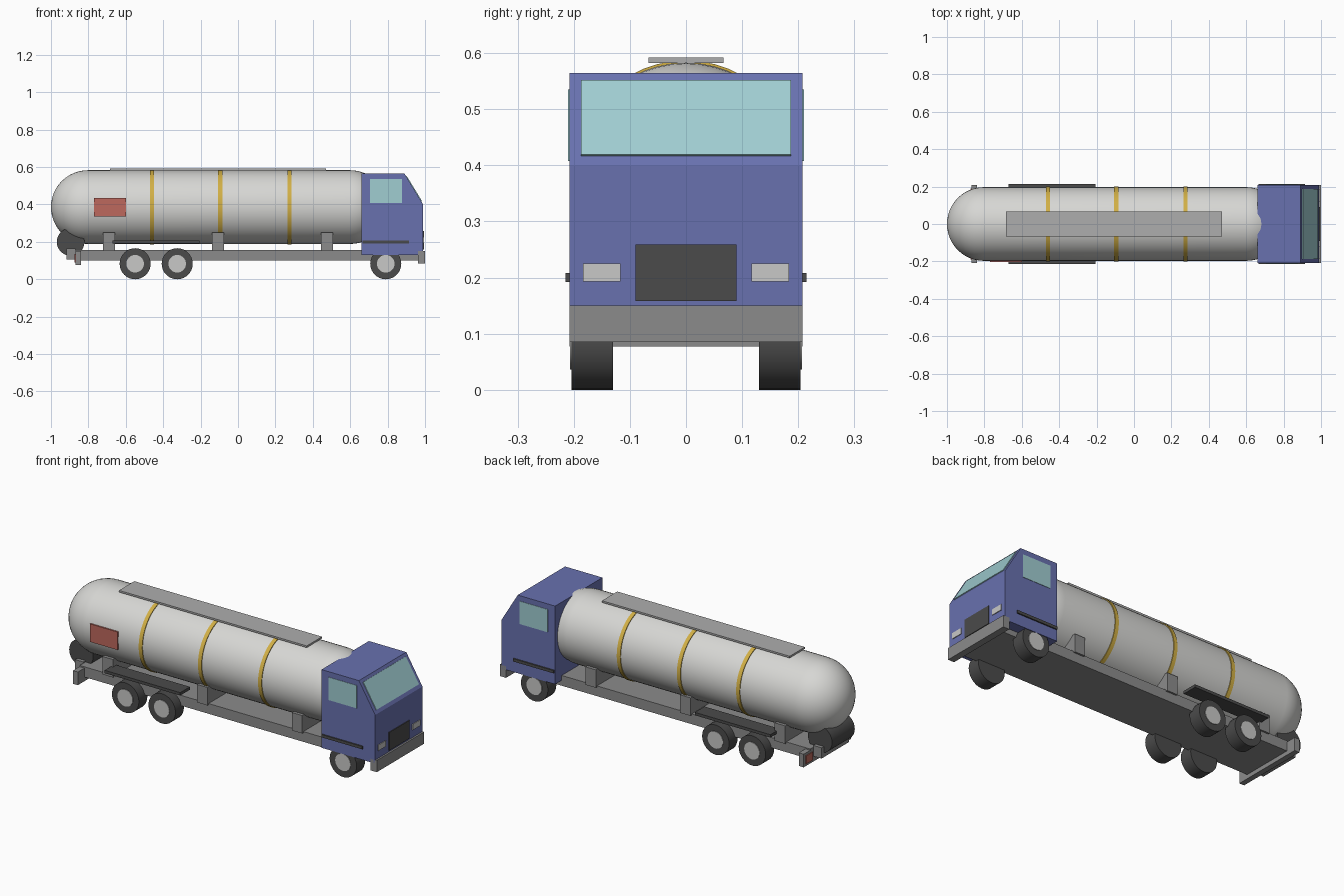
import bpy, bmesh, math
from mathutils import Matrix, Vector

cube = bpy.data.objects.get("Cube")
if cube:
    bpy.data.objects.remove(cube, do_unlink=True)


def material(name, r, g, b):
    m = bpy.data.materials.new(name)
    m.use_nodes = True
    m.diffuse_color = (r, g, b, 1)
    m.node_tree.nodes["Principled BSDF"].inputs["Base Color"].default_value = (r, g, b, 1)
    return m


BLUE = material("cab blue", 0.14, 0.165, 0.43)
SILVER = material("tank silver", 0.68, 0.68, 0.66)
GLASS = material("window glass", 0.35, 0.61, 0.64)
RED = material("warning red", 0.51, 0.14, 0.11)
YELLOW = material("band yellow", 0.64, 0.43, 0.06)
BLACK = material("tyre black", 0.07, 0.07, 0.07)
GREY = material("chassis grey", 0.26, 0.26, 0.26)
WALK = material("walkway grey", 0.42, 0.42, 0.42)
LIGHT = material("light grey", 0.58, 0.58, 0.57)


def finish(bm, name, mat, smooth=False):
    bmesh.ops.recalc_face_normals(bm, faces=bm.faces)
    me = bpy.data.meshes.new(name)
    bm.to_mesh(me)
    bm.free()
    me.materials.append(mat)
    ob = bpy.data.objects.new(name, me)
    bpy.context.collection.objects.link(ob)
    if smooth:
        bpy.ops.object.select_all(action="DESELECT")
        ob.select_set(True)
        bpy.context.view_layer.objects.active = ob
        bpy.ops.object.shade_smooth_by_angle(angle=math.radians(35))
    return ob


def box(name, mat, x, y, z):
    """Box from (low, high) ranges on each axis."""
    bm = bmesh.new()
    size = Matrix.Diagonal((x[1] - x[0], y[1] - y[0], z[1] - z[0], 1))
    mid = Matrix.Translation((sum(x) / 2, sum(y) / 2, sum(z) / 2))
    bmesh.ops.create_cube(bm, size=1, matrix=mid @ size)
    return finish(bm, name, mat)


def prism(name, mat, profile, half_width):
    """Side profile (x, z) extruded across the truck."""
    bm = bmesh.new()
    face = bm.faces.new([bm.verts.new((x, -half_width, z)) for x, z in profile])
    new = bmesh.ops.extrude_face_region(bm, geom=[face])["geom"]
    bmesh.ops.translate(bm, vec=(0, 2 * half_width, 0),
                        verts=[v for v in new if isinstance(v, bmesh.types.BMVert)])
    return finish(bm, name, mat)


def cylinder(name, mat, centre, radius, depth, axis, sides=32):
    bm = bmesh.new()
    turn = Matrix.Rotation(math.pi / 2, 4, "Y" if axis == "X" else "X")
    bmesh.ops.create_cone(bm, cap_ends=True, segments=sides, radius1=radius, radius2=radius,
                          depth=depth, matrix=Matrix.Translation(centre) @ turn)
    return finish(bm, name, mat, True)


# Tank: a capsule spun around the long axis
R, TANK_Z, BACK, FRONT = 0.197, 0.386, -0.803, 0.6
bm = bmesh.new()
angles = [math.pi / 2 * i / 12 for i in range(13)]
outline = [(BACK - R * math.cos(a), R * math.sin(a)) for a in angles]
outline += [(FRONT + R * math.cos(a), R * math.sin(a)) for a in reversed(angles)]
verts = [bm.verts.new((x, 0, TANK_Z + r)) for x, r in outline]
edges = [bm.edges.new(pair) for pair in zip(verts, verts[1:])]
bmesh.ops.spin(bm, geom=verts + edges, cent=(0, 0, TANK_Z), axis=(1, 0, 0),
               angle=2 * math.pi, steps=48)
bmesh.ops.remove_doubles(bm, verts=bm.verts, dist=0.0005)
finish(bm, "tank", SILVER, True)

# Tank fittings
for i, x in enumerate((-0.46, -0.095, 0.275)):
    cylinder(f"tank_band_{i + 1}", YELLOW, (x, 0, TANK_Z), 0.201, 0.022, "X", 48)
box("roof_walkway", WALK, (-0.685, 0.47), (-0.067, 0.067), (0.582, 0.592))
box("warning_placard", RED, (-0.77, -0.6), (-0.203, -0.195), (0.335, 0.435))

# Chassis, tank cradles and bumpers
box("chassis", GREY, (-0.87, 0.97), (-0.15, 0.15), (0.1, 0.157))
for i, x in enumerate((-0.69, -0.108, 0.475)):
    box(f"tank_cradle_{i + 1}", GREY, (x - 0.032, x + 0.032), (-0.16, 0.16), (0.15, 0.25))
box("front_bumper", GREY, (0.962, 1.0), (-0.208, 0.208), (0.085, 0.15))
box("rear_bumper", GREY, (-0.87, -0.84), (-0.208, 0.208), (0.077, 0.15))
box("rear_bracket", GREY, (-0.918, -0.868), (-0.12, 0.12), (0.105, 0.165))
cylinder("rear_drum", BLACK, (-0.895, 0, 0.2), 0.074, 0.2, "Y")

# Cab with a sloping windscreen
prism("cab", BLUE, [(0.66, 0.13), (0.99, 0.13), (0.99, 0.4), (0.89, 0.565), (0.66, 0.565)], 0.208)
low, high = Vector((0.98, 0.417)), Vector((0.899, 0.55))
out = Vector((0.855, 0.518)) * 0.004
prism("windscreen", GLASS, [low - out, low + out, high + out, high - out], 0.187)
box("grille", BLACK, (0.985, 0.994), (-0.09, 0.09), (0.158, 0.259))

# Parts repeated on both sides
for side, s in (("left", 1), ("right", -1)):
    def span(a, b):
        return tuple(sorted((s * a, s * b)))

    box(f"{side}_window", GLASS, (0.705, 0.877), span(0.203, 0.21), (0.408, 0.535))
    box(f"{side}_cab_trim", BLACK, (0.665, 0.915), span(0.2, 0.215), (0.192, 0.208))
    box(f"{side}_rear_fender", BLACK, (-0.67, -0.205), span(0.13, 0.215), (0.192, 0.208))
    box(f"{side}_headlight", LIGHT, (0.986, 0.994), span(0.117, 0.184), (0.193, 0.225))
    box(f"{side}_tail_light", RED, (-0.874, -0.866), span(0.13, 0.19), (0.09, 0.135))
    for place, x in (("rear", -0.55), ("middle", -0.325), ("front", 0.79)):
        cylinder(f"{side}_{place}_tyre", BLACK, (x, s * 0.167, 0.083), 0.083, 0.074, "Y")
        cylinder(f"{side}_{place}_hub", LIGHT, (x, s * 0.196, 0.083), 0.047, 0.022, "Y")
